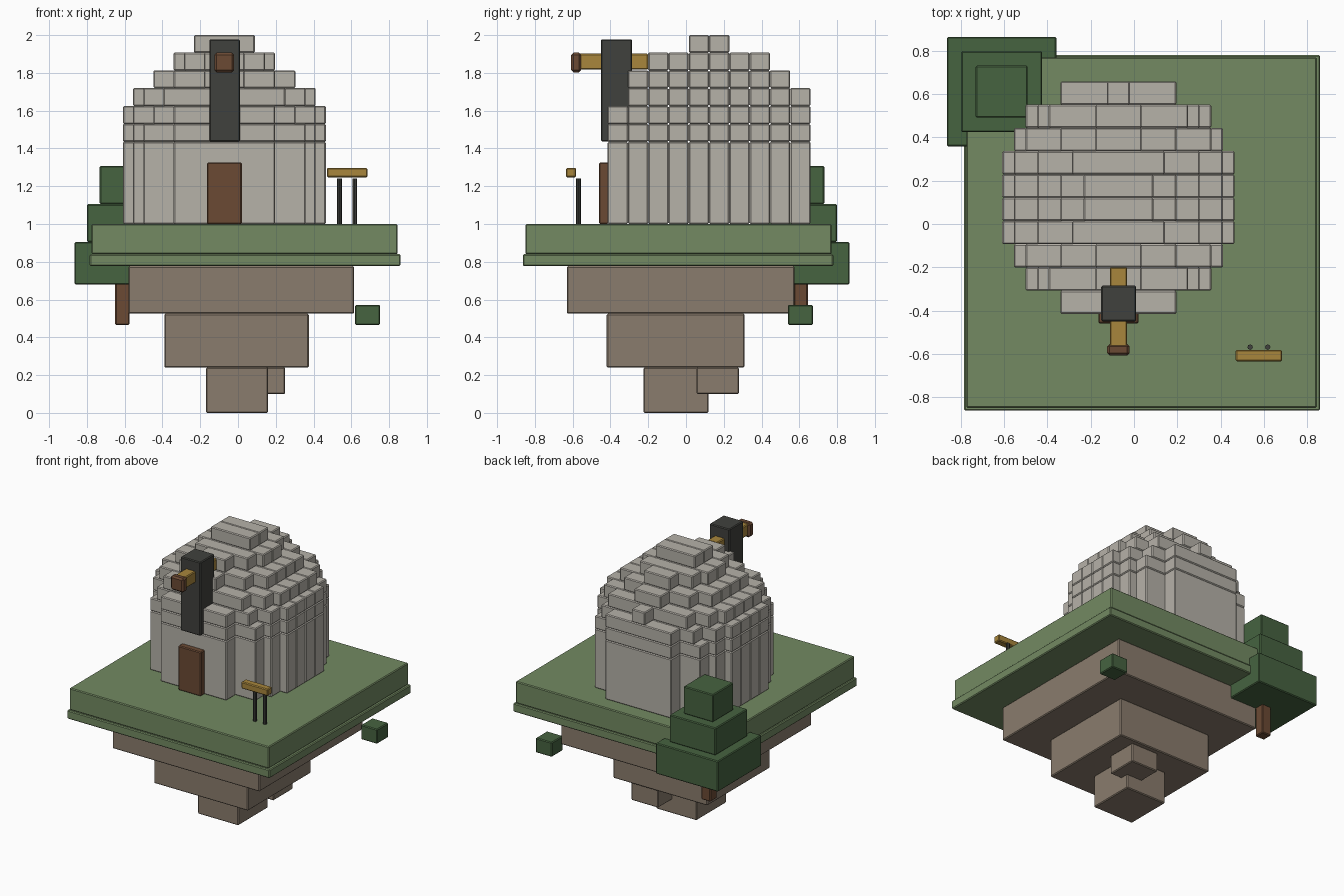
import bpy, bmesh, math

if "Cube" in bpy.data.objects:
    bpy.data.objects.remove(bpy.data.objects["Cube"])


def material(name, r, g, b):
    lin = lambda c: ((c / 255 + 0.055) / 1.055) ** 2.4
    m = bpy.data.materials.new(name)
    m.diffuse_color = (lin(r), lin(g), lin(b), 1)
    m.use_nodes = True
    m.node_tree.nodes["Principled BSDF"].inputs["Base Color"].default_value = m.diffuse_color
    return m


STONE = material("pale stone", 182, 178, 169)
GRASS = material("grass green", 115, 138, 98)
EARTH = material("earth brown", 138, 124, 109)
LEAF = material("leaf green", 70, 99, 64)
WOOD = material("wood brown", 107, 74, 52)
GOLD = material("golden wood", 168, 134, 60)
DARK = material("dark iron", 64, 65, 61)


def boxes(name, mat, extents, bevel=0.006):
    """One object made of bevelled boxes, each (x0, x1, y0, y1, z0, z1)."""
    bm = bmesh.new()
    for x0, x1, y0, y1, z0, z1 in extents:
        verts = bmesh.ops.create_cube(bm, size=1)["verts"]
        for v in verts:
            v.co = (x0 + (v.co.x + 0.5) * (x1 - x0),
                    y0 + (v.co.y + 0.5) * (y1 - y0),
                    z0 + (v.co.z + 0.5) * (z1 - z0))
    bmesh.ops.bevel(bm, geom=bm.edges[:], offset=bevel, segments=1, affect='EDGES')
    return finish(name, mat, bm)


def finish(name, mat, bm):
    mesh = bpy.data.meshes.new(name)
    bm.to_mesh(mesh)
    bm.free()
    mesh.materials.append(mat)
    ob = bpy.data.objects.new(name, mesh)
    bpy.context.collection.objects.link(ob)
    return ob


# floating island: grass slabs over stepped earth
boxes("grass_top", GRASS, [(-0.775, 0.845, -0.85, 0.77, 0.84, 1.0)])
boxes("grass_rim", GRASS, [(-0.785, 0.86, -0.863, 0.78, 0.777, 0.84)])
boxes("earth_upper", EARTH, [(-0.58, 0.615, -0.63, 0.575, 0.525, 0.777)])
boxes("earth_middle", EARTH, [(-0.39, 0.375, -0.42, 0.31, 0.24, 0.525)])
boxes("earth_tip", EARTH, [(-0.17, 0.16, -0.225, 0.12, 0.0, 0.24)])
boxes("earth_lump", EARTH, [(0.03, 0.25, 0.055, 0.28, 0.1, 0.24)])

# domed stone house: rows of blocks, row lengths follow a circle per layer
U = 0.0537                      # half a block
CX, CY = -0.072, 0.122
layers = [(1.0, 1.435, 10.4), (1.435, 1.53, 10.4), (1.53, 1.625, 10.15),
          (1.625, 1.72, 9.1), (1.72, 1.813, 7.4), (1.813, 1.907, 5.3),
          (1.907, 2.0, 3.05)]
for i, (z0, z1, r) in enumerate(layers):
    rows = []
    for row in range(-9, 10, 2):
        half = round(math.sqrt(max(r * r - row * row, 0))) * U
        if half > 0 and not (i == 6 and abs(row) > 1):
            y = CY + row * U
            rows.append((CX - half, CX + half, y - U, y + U, z0, z1))
    boxes(f"dome_layer_{i + 1}", STONE, rows)

# door
boxes("door", WOOD, [(-0.165, 0.02, -0.46, -0.41, 1.0, 1.325)])

# dark post with golden beam and wooden cap
boxes("dark_post", DARK, [(-0.152, 0.01, -0.45, -0.285, 1.437, 1.978)])
boxes("beam", GOLD, [(-0.112, -0.032, -0.57, -0.2, 1.818, 1.902)])
boxes("beam_cap", WOOD, [(-0.125, -0.02, -0.608, -0.555, 1.803, 1.907)], 0.012)

# signpost with two thin round legs
boxes("sign_board", GOLD, [(0.47, 0.685, -0.635, -0.582, 1.247, 1.297)])
for i, x in enumerate((0.537, 0.618)):
    bm = bmesh.new()
    bmesh.ops.create_cone(bm, cap_ends=True, segments=8, radius1=0.0125,
                          radius2=0.0125, depth=0.24)
    leg = finish(f"sign_leg_{i + 1}", DARK, bm)
    leg.location = (x, -0.569, 1.121)

# stepped tree hanging over the back corner
boxes("tree_trunk", WOOD, [(-0.65, -0.575, 0.57, 0.645, 0.465, 0.7)])
for i, (half, z0, z1) in enumerate([(0.253, 0.68, 0.905), (0.187, 0.905, 1.105),
                                    (0.12, 1.105, 1.307)]):
    boxes(f"tree_tier_{i + 1}", LEAF,
          [(-0.612 - half, -0.612 + half, 0.612 - half, 0.612 + half, z0, z1)])

# floating leaf block
boxes("leaf_block", LEAF, [(0.62, 0.752, 0.54, 0.672, 0.465, 0.572)])
